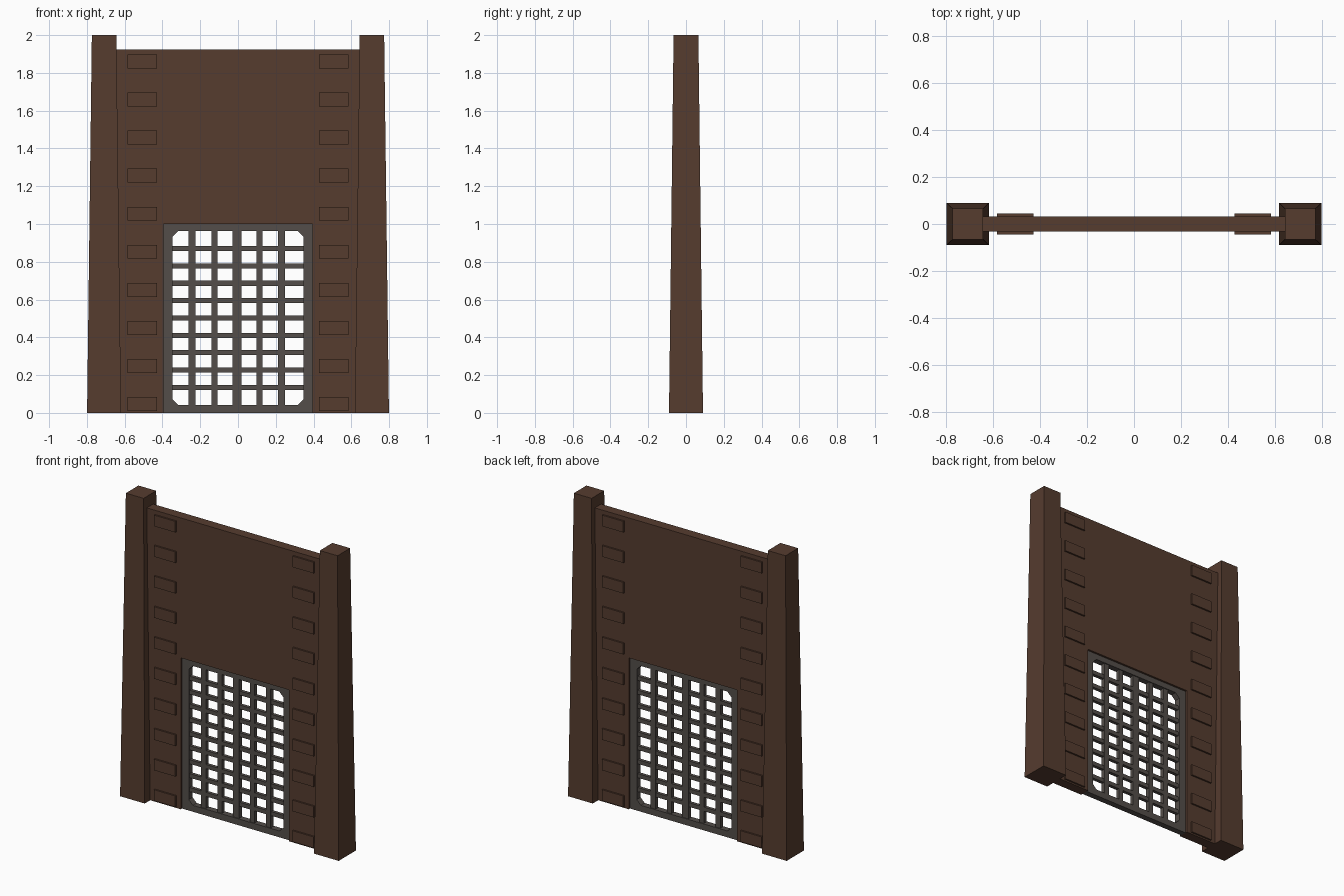
import bpy, bmesh

if "Cube" in bpy.data.objects:
    bpy.data.objects.remove(bpy.data.objects["Cube"])


def material(name, rgb):
    m = bpy.data.materials.new(name)
    m.diffuse_color = (*rgb, 1)
    m.use_nodes = True
    m.node_tree.nodes["Principled BSDF"].inputs["Base Color"].default_value = m.diffuse_color
    return m


WOOD = material("dark brown wood", (0.092, 0.045, 0.028))
IRON = material("grey iron", (0.088, 0.076, 0.068))


def finish(name, bm, mat):
    bmesh.ops.recalc_face_normals(bm, faces=bm.faces)
    me = bpy.data.meshes.new(name)
    bm.to_mesh(me)
    bm.free()
    me.materials.append(mat)
    ob = bpy.data.objects.new(name, me)
    bpy.context.collection.objects.link(ob)


def add_box(bm, x0, x1, y, z0, z1):
    """Box symmetric in y."""
    geo = bmesh.ops.create_cube(bm, size=1)
    for v in geo["verts"]:
        v.co = (x0 if v.co.x < 0 else x1, y if v.co.y > 0 else -y, z0 if v.co.z < 0 else z1)
    return geo["verts"]


def add_prism(bm, outline, y):
    """Extrude an (x, z) outline from -y to y."""
    face = bm.faces.new([bm.verts.new((x, -y, z)) for x, z in outline])
    ext = bmesh.ops.extrude_face_region(bm, geom=[face], use_keep_orig=True)["geom"]
    for v in ext:
        if isinstance(v, bmesh.types.BMVert):
            v.co.y = y


# Tapered side posts
for side, label in ((-1, "left"), (1, "right")):
    bm = bmesh.new()
    for v in add_box(bm, -0.09, 0.09, 0.09, 0, 2):
        if v.co.z > 1:
            v.co.x *= 0.72
            v.co.y *= 0.73
        v.co.x += side * 0.709
    finish(f"{label}_post", bm, WOOD)

# Wall panel with doorway
bm = bmesh.new()
add_prism(bm, [(-0.67, 0), (-0.395, 0), (-0.395, 1), (0.395, 1), (0.395, 0),
               (0.67, 0), (0.67, 1.925), (-0.67, 1.925)], 0.033)
finish("wall_panel", bm, WOOD)

# Raised blocks showing on both faces of the wall
for side, label in ((-1, "left"), (1, "right")):
    bm = bmesh.new()
    for i in range(10):
        z = 0.01 + i * 0.2016
        add_box(bm, *sorted((side * 0.428, side * 0.584)), 0.044, z, z + 0.073)
    finish(f"{label}_raised_blocks", bm, WOOD)

# Gate frame with chamfered inner corners
X, Z0, Z1, C = 0.346, 0.042, 0.963, 0.03
inner = [(-X + C, Z0), (X - C, Z0), (X, Z0 + C), (X, Z1 - C),
         (X - C, Z1), (-X + C, Z1), (-X, Z1 - C), (-X, Z0 + C)]
outer = [(-0.395, 0), (0.395, 0), (0.395, 0), (0.395, 1),
         (0.395, 1), (-0.395, 1), (-0.395, 1), (-0.395, 0)]
bm = bmesh.new()
rings = [[bm.verts.new((x, y, z)) for x, z in pts]
         for pts, y in ((outer, -0.02), (inner, -0.02), (inner, 0.02), (outer, 0.02))]
for a, b in zip(rings, rings[1:] + rings[:1]):
    for i in range(8):
        j = (i + 1) % 8
        bm.faces.new((a[i], a[j], b[j], b[i]))
bmesh.ops.remove_doubles(bm, verts=bm.verts, dist=0.0005)
finish("gate_frame", bm, IRON)

# Gate bars
bm = bmesh.new()
for x, w in ((-0.243, 0.036), (-0.124, 0.032), (-0.005, 0.046), (0.114, 0.032), (0.231, 0.036)):
    add_box(bm, x - w / 2, x + w / 2, 0.014, 0.03, 0.975)
finish("gate_upright_bars", bm, IRON)

bm = bmesh.new()
for i in range(9):
    z = 0.135 + i * 0.0919
    add_box(bm, -0.36, 0.36, 0.011, z - 0.0135, z + 0.0135)
finish("gate_cross_bars", bm, IRON)
